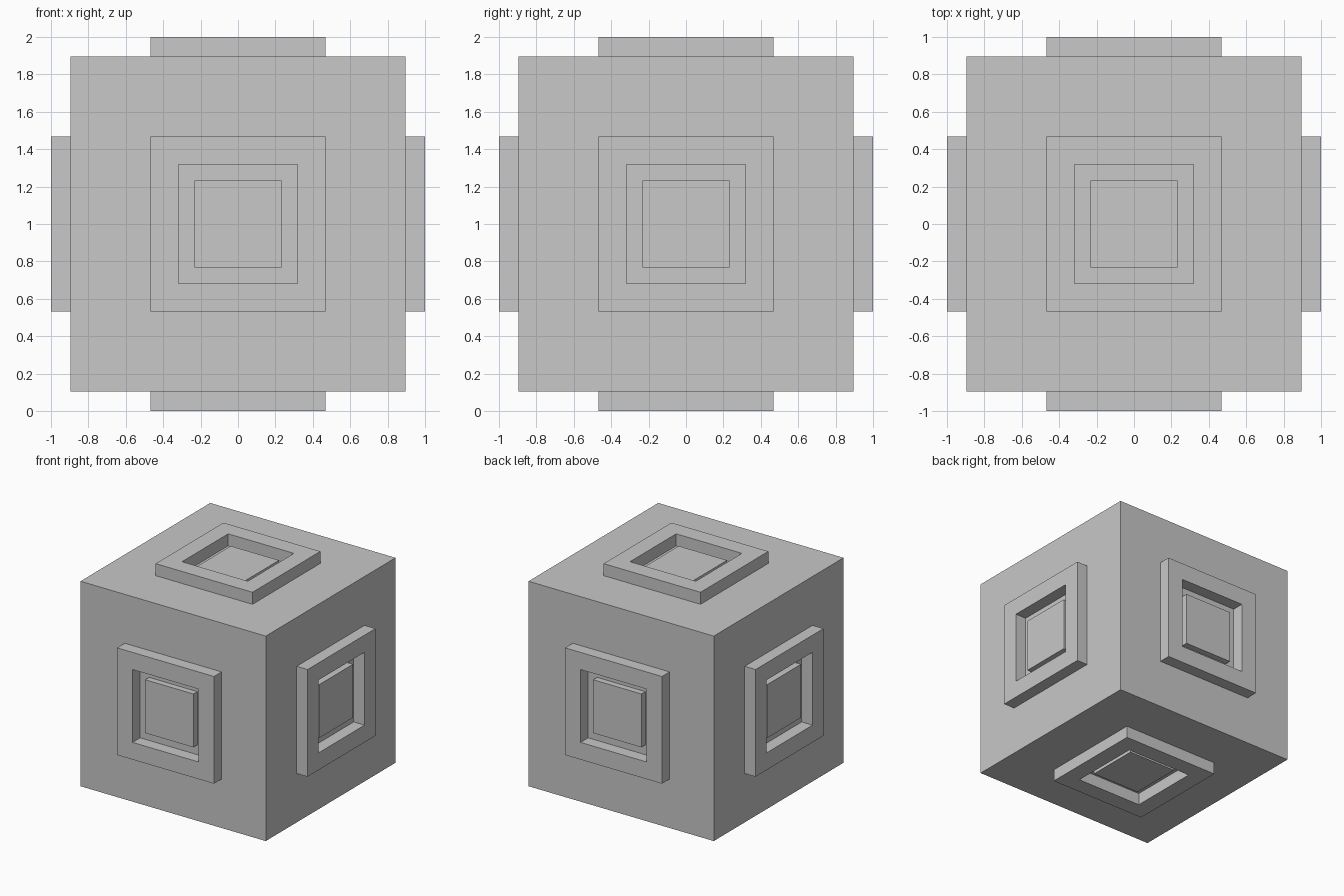
import bpy, bmesh
from mathutils import Matrix, Vector

old = bpy.data.objects.get("Cube")
if old:
    bpy.data.objects.remove(old, do_unlink=True)

CORE = 0.895        # half size of the main block
FRAME_OUT = 0.468   # half width of the raised frame
FRAME_IN = 0.318    # half width of the frame opening
PANEL = 0.233       # half width of the panel inside the frame
FRAME_H = 1.0 - CORE
PANEL_H = 0.054
CENTRE = Vector((0, 0, 1))

grey = bpy.data.materials.new("plain_grey")
grey.use_nodes = True
colour = (0.58, 0.58, 0.58, 1)
grey.diffuse_color = colour
grey.node_tree.nodes["Principled BSDF"].inputs["Base Color"].default_value = colour


def finish(name, bm, matrix):
    bmesh.ops.recalc_face_normals(bm, faces=bm.faces)
    mesh = bpy.data.meshes.new(name)
    bm.to_mesh(mesh)
    bm.free()
    mesh.materials.append(grey)
    obj = bpy.data.objects.new(name, mesh)
    obj.matrix_world = matrix
    bpy.context.collection.objects.link(obj)


def slab(half, height, opening=0):
    """Square slab standing on its local z = 0, with an optional square hole."""
    bm = bmesh.new()
    bmesh.ops.create_grid(bm, x_segments=1, y_segments=1, size=half)
    if opening:
        hole = bm.faces[:]
        bmesh.ops.inset_region(bm, faces=hole, thickness=half - opening,
                               use_boundary=True, use_even_offset=True)
        bmesh.ops.delete(bm, geom=hole, context='FACES_ONLY')
    result = bmesh.ops.extrude_face_region(bm, geom=bm.faces[:], use_keep_orig=True)
    top = [v for v in result["geom"] if isinstance(v, bmesh.types.BMVert)]
    bmesh.ops.translate(bm, verts=top, vec=(0, 0, height))
    return bm


# Main block
block = bmesh.new()
bmesh.ops.create_cube(block, size=2 * CORE)
finish("main_block", block, Matrix.Translation(CENTRE))

# A raised frame and a recessed panel on every side
sides = {
    "front": (0, -1, 0), "back": (0, 1, 0),
    "left": (1, 0, 0), "right": (-1, 0, 0),
    "top": (0, 0, 1), "bottom": (0, 0, -1),
}
for side, direction in sides.items():
    normal = Vector(direction)
    turn = normal.to_track_quat('Z', 'Y').to_matrix().to_4x4()
    place = Matrix.Translation(CENTRE + normal * CORE) @ turn
    finish(side + "_frame", slab(FRAME_OUT, FRAME_H, FRAME_IN), place)
    finish(side + "_panel", slab(PANEL, PANEL_H), place)
